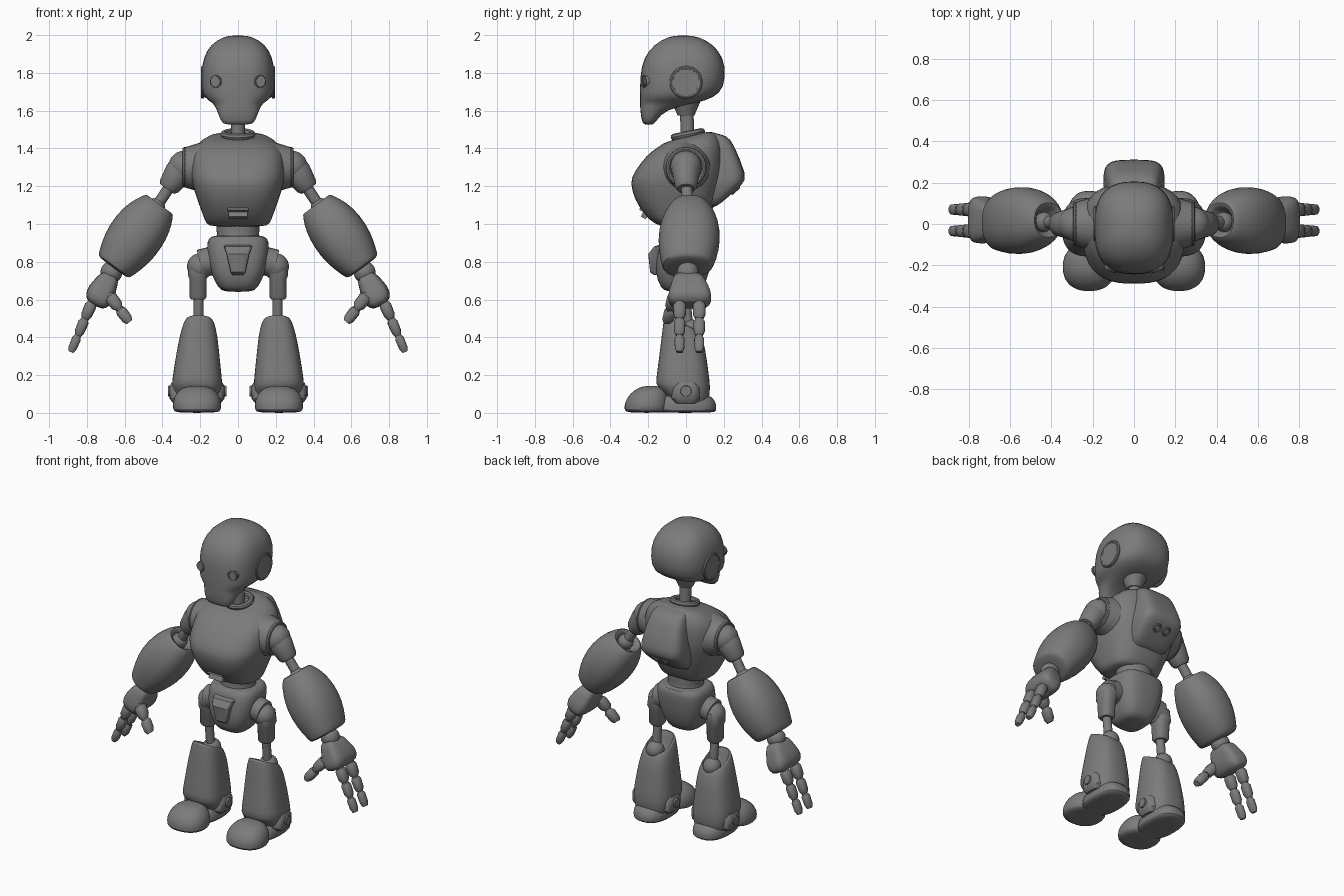
import bpy
import math
from mathutils import Vector

cube = bpy.data.objects.get("Cube")
if cube:
    bpy.data.objects.remove(cube, do_unlink=True)

GREY = (0.2, 0.2, 0.2, 1)
metal = bpy.data.materials.new("plain grey")
metal.use_nodes = True
metal.diffuse_color = GREY
metal.node_tree.nodes["Principled BSDF"].inputs["Base Color"].default_value = GREY


def finish(ob, name, mirror=False, smooth=0, angle=40):
    """Name, colour, shade and optionally mirror a part."""
    ob.name = name
    ob.data.materials.append(metal)
    bpy.ops.object.select_all(action='DESELECT')
    ob.select_set(True)
    bpy.context.view_layer.objects.active = ob
    bpy.ops.object.transform_apply(location=True, rotation=True, scale=True)
    bpy.ops.object.shade_smooth_by_angle(angle=math.radians(angle))
    if smooth:
        ob.modifiers.new("soft", 'SUBSURF').levels = smooth
        ob.modifiers["soft"].render_levels = smooth
    if mirror:
        ob.modifiers.new("mirror", 'MIRROR').use_mirror_merge = False
    return ob


def loft(name, rings, n=2, sides=28, **opts):
    """Skin superellipse rings (x, y, z, radius across, radius in y, tilt)."""
    d = Vector(rings[-1][:3]) - Vector(rings[0][:3])
    d.y = 0
    d.normalize()
    u = Vector((abs(d.z), 0, -d.x * math.copysign(1, d.z)))
    verts, faces = [], []
    for r in rings:
        tilt = r[5] if len(r) > 5 else 0
        for i in range(sides):
            a = math.tau * i / sides
            c, s = math.cos(a), math.sin(a)
            across = math.copysign(abs(c) ** (2 / n), c) * r[3]
            depth = math.copysign(abs(s) ** (2 / n), s) * r[4]
            verts.append(Vector(r[:3]) + u * across + Vector((0, depth, 0)) + d * tilt * depth)
    for k in range(len(rings) - 1):
        for i in range(sides):
            j = (i + 1) % sides
            a, b = k * sides, (k + 1) * sides
            faces.append((a + i, a + j, b + j, b + i))
    faces += [tuple(range(sides))[::-1], tuple(range((len(rings) - 1) * sides, len(rings) * sides))]
    me = bpy.data.meshes.new(name)
    me.from_pydata(verts, [], faces)
    ob = bpy.data.objects.new(name, me)
    bpy.context.collection.objects.link(ob)
    bpy.ops.object.select_all(action='DESELECT')
    ob.select_set(True)
    bpy.context.view_layer.objects.active = ob
    bpy.ops.object.mode_set(mode='EDIT')
    bpy.ops.mesh.select_all(action='SELECT')
    bpy.ops.mesh.normals_make_consistent(inside=False)
    bpy.ops.object.mode_set(mode='OBJECT')
    return finish(ob, name, **opts)


def stack(name, rows, n=2, x=0, **opts):
    """Upright loft from rows of (z, front y, back y, half width, tilt)."""
    rings = [(x, (f + b) / 2, z, w, (b - f) / 2, *t) for z, f, b, w, *t in rows]
    return loft(name, rings, n, **opts)


def ball(name, loc, r, **opts):
    bpy.ops.mesh.primitive_uv_sphere_add(segments=24, ring_count=14, radius=r, location=loc)
    return finish(bpy.context.object, name, **opts)


def rod(name, a, b, r, r2=None, **opts):
    """Round rod from a to b."""
    a, b = Vector(a), Vector(b)
    bpy.ops.mesh.primitive_cone_add(vertices=24, radius1=r, radius2=r if r2 is None else r2,
                                    depth=(b - a).length, location=(a + b) / 2,
                                    rotation=(b - a).to_track_quat('Z', 'Y').to_euler())
    return finish(bpy.context.object, name, **opts)


def torus(name, loc, rot, r, thick, **opts):
    bpy.ops.mesh.primitive_torus_add(location=loc, rotation=rot, major_radius=r, minor_radius=thick,
                                     major_segments=28, minor_segments=8)
    return finish(bpy.context.object, name, **opts)


def box(name, loc, size, rot=(0, 0, 0), **opts):
    bpy.ops.mesh.primitive_cube_add(size=1, location=loc, rotation=rot)
    bpy.context.object.scale = size
    return finish(bpy.context.object, name, **opts)


# Head, eyes, ears and neck
stack("head", [(1.525, -.22, -.175, .07), (1.54, -.235, -.16, .09), (1.61, -.243, -.11, .115),
               (1.64, -.244, .06, .13), (1.67, -.245, .15, .185), (1.72, -.245, .205, .195),
               (1.84, -.24, .212, .195), (1.92, -.2, .175, .168), (1.975, -.135, .11, .115),
               (2.0, -.06, .03, .045)], n=2.6, smooth=1, angle=60)
rod("eye", (.115, -.19, 1.755), (.118, -.228, 1.755), .028, mirror=True)
torus("eye_rim", (.117, -.223, 1.755), (math.pi / 2, 0, .35), .028, .005, mirror=True)
rod("ear_disc", (.15, 0, 1.75), (.193, 0, 1.75), .075, .07, mirror=True)
torus("ear_rim", (.187, 0, 1.75), (0, math.pi / 2, 0), .077, .01, mirror=True)
rod("neck", (0, .01, 1.45), (0, 0, 1.66), .036)
rod("neck_top", (0, 0, 1.575), (0, 0, 1.67), .045, .085)
torus("neck_collar", (0, .01, 1.475), (.2, 0, 0), .075, .018)

# Chest shell, with a raised back pack and its two vents
stack("chest", [(.985, -.12, .08, .14), (1.0, -.165, .1, .17), (1.04, -.215, .125, .183),
                (1.13, -.275, .165, .218), (1.22, -.297, .19, .245), (1.27, -.28, .2, .252),
                (1.37, -.205, .2, .25), (1.42, -.165, .19, .22, .15),
                (1.46, -.125, .155, .16, .24), (1.466, -.07, .09, .08, .24)],
      n=2.7, smooth=1, angle=60)
stack("back_pack", [(1.08, .05, .15, .11), (1.14, .05, .22, .135), (1.215, .05, .305, .15),
                    (1.25, .05, .325, .15), (1.43, .05, .25, .125), (1.465, .05, .22, .11),
                    (1.485, .05, .15, .09)], n=4, smooth=1, angle=60)
for side in (-1, 1):
    torus("back_vent", (side * .035, .262, 1.177), (math.radians(42), 0, 0), .023, .007)
box("chest_slot", (0, -.217, 1.05), (.1, .03, .04), rot=(-.45, 0, 0))
box("chest_slot_lip", (0, -.232, 1.073), (.11, .03, .01), rot=(-.45, 0, 0))

# Shoulders and upper arms
rod("shoulder_socket", (.17, 0, 1.3), (.285, 0, 1.3), .14, .105, mirror=True)
torus("shoulder_rim", (.283, 0, 1.3), (0, math.pi / 2, 0), .096, .012, mirror=True)
ball("shoulder_ball", (.285, 0, 1.305), .083, mirror=True)
loft("upper_arm", [(.28, 0, 1.32, .07, .07), (.315, 0, 1.27, .075, .072), (.365, 0, 1.2, .058, .058),
                   (.375, 0, 1.185, .045, .045)], mirror=True)
rod("elbow_rod", (.34, 0, 1.23), (.46, .015, 1.05), .03, mirror=True)
ball("elbow_ball", (.435, .01, 1.09), .048, mirror=True)

# Forearm shell with a hollow at the elbow
loft("forearm", [(.45, .015, 1.055, .05, .05), (.42, .015, 1.095, .06, .06), (.411, .02, 1.11, .085, .085),
                 (.425, .02, 1.09, .1, .105), (.465, .02, 1.04, .132, .14), (.525, .018, .96, .15, .165),
                 (.59, .015, .87, .143, .162), (.643, .01, .795, .112, .14), (.658, .005, .775, .103, .132),
                 (.662, 0, .769, .08, .1)], n=2.3, smooth=1, angle=60, mirror=True)

# Hand: wrist, palm, two jointed fingers and a thumb
ball("wrist", (.67, .01, .745), .058, mirror=True)
loft("palm", [(.67, .01, .735, .045, .075), (.69, .015, .7, .058, .085), (.725, .02, .635, .078, .115),
              (.745, .02, .595, .07, .115), (.757, .02, .565, .045, .1)], n=3.5, smooth=1, mirror=True)


def digit(name, a, b, radius, parts=3):
    """Chain of tapered segments with ball knuckles."""
    a, b = Vector(a), Vector(b)
    for i in range(parts):
        p, q = a.lerp(b, i / parts), a.lerp(b, (i + .92) / parts)
        r = radius * (1 - .12 * i)
        rings = [(*p, r * .7, r * .75), (*p.lerp(q, .15), r * .9, r), (*p.lerp(q, .75), r * .85, r * .95),
                 (*q, r * .55, r * .65)]
        loft(f"{name}_segment", rings, n=2.5, sides=16, mirror=True)
        ball(f"{name}_knuckle", p, r * .68, mirror=True)


for y in (-.034, .07):
    digit("finger", (.775, y, .58), (.888, y, .315), .035)
digit("thumb", (.68, -.06, .62), (.57, -.1, .475), .038, parts=2)

# Waist and pelvis
stack("waist", [(.9, -.11, .11, .125), (.95, -.1, .1, .11), (.965, -.1, .1, .115), (1.01, -.1, .1, .115)])
stack("pelvis", [(.64, -.1, .06, .075), (.66, -.135, .09, .105), (.74, -.165, .125, .145),
                 (.84, -.155, .14, .165), (.91, -.14, .145, .165), (.935, -.125, .135, .145),
                 (.94, -.09, .1, .1)], n=3, smooth=1)
stack("pelvis_plate", [(.73, -.17, -.1, .03), (.745, -.19, -.1, .04), (.84, -.2, -.1, .06),
                       (.88, -.17, -.1, .075), (.89, -.14, -.1, .07)], n=5, sides=24, angle=30)

# Hips, thighs and knees
rod("hip_socket", (.12, -.01, .81), (.2, -.01, .79), .075, mirror=True)
ball("hip_ball", (.2, -.01, .775), .07, mirror=True)
stack("thigh", [(.6, -.045, .035, .037), (.615, -.055, .045, .046), (.71, -.06, .05, .046),
                (.73, -.07, .06, .054), (.8, -.065, .055, .045), (.825, -.04, .03, .025)],
      n=2.6, x=.212, mirror=True)
rod("knee_rod", (.208, .015, .42), (.21, -.005, .62), .027, mirror=True)
ball("knee_ball", (.208, .025, .44), .056, mirror=True)

# Shin shell, open and slanted at the top
loft("shin", [(.217, .01, .035, .08, .08), (.217, .01, .05, .11, .1, -.3), (.217, -.015, .125, .135, .145, -.12),
              (.216, -.017, .17, .133, .143), (.213, -.015, .3, .116, .125, -.1), (.208, -.015, .41, .1, .11, -.3),
              (.206, -.02, .47, .082, .095, -.5), (.206, -.02, .478, .07, .085, -.5),
              (.206, -.015, .45, .062, .075, -.5), (.206, -.01, .38, .055, .06, -.3)],
     n=2.6, smooth=1, angle=60, mirror=True)
loft("ankle_cuff", [(.217, 0, .05, .125, .06), (.217, 0, .075, .145, .08),
                    (.217, 0, .135, .147, .08), (.217, 0, .16, .135, .06)], n=4, mirror=True)
for a, b in ((.33, .37), (.1, .062)):
    rod("ankle_bolt", (a, 0, .115), (b, 0, .115), .035, .028, mirror=True)

# Feet
stack("toe_cap", [(0, -.315, -.1, .115), (.015, -.328, -.09, .128), (.06, -.325, -.09, .13),
                  (.105, -.295, -.095, .112), (.135, -.25, -.12, .075), (.143, -.21, -.16, .03)],
      n=2.3, x=.217, smooth=1, mirror=True)
stack("heel", [(0, -.16, .15, .1), (.01, -.17, .162, .11), (.05, -.16, .162, .112),
               (.085, -.14, .14, .1), (.1, -.1, .1, .07)], n=2.5, x=.217, smooth=1, mirror=True)
